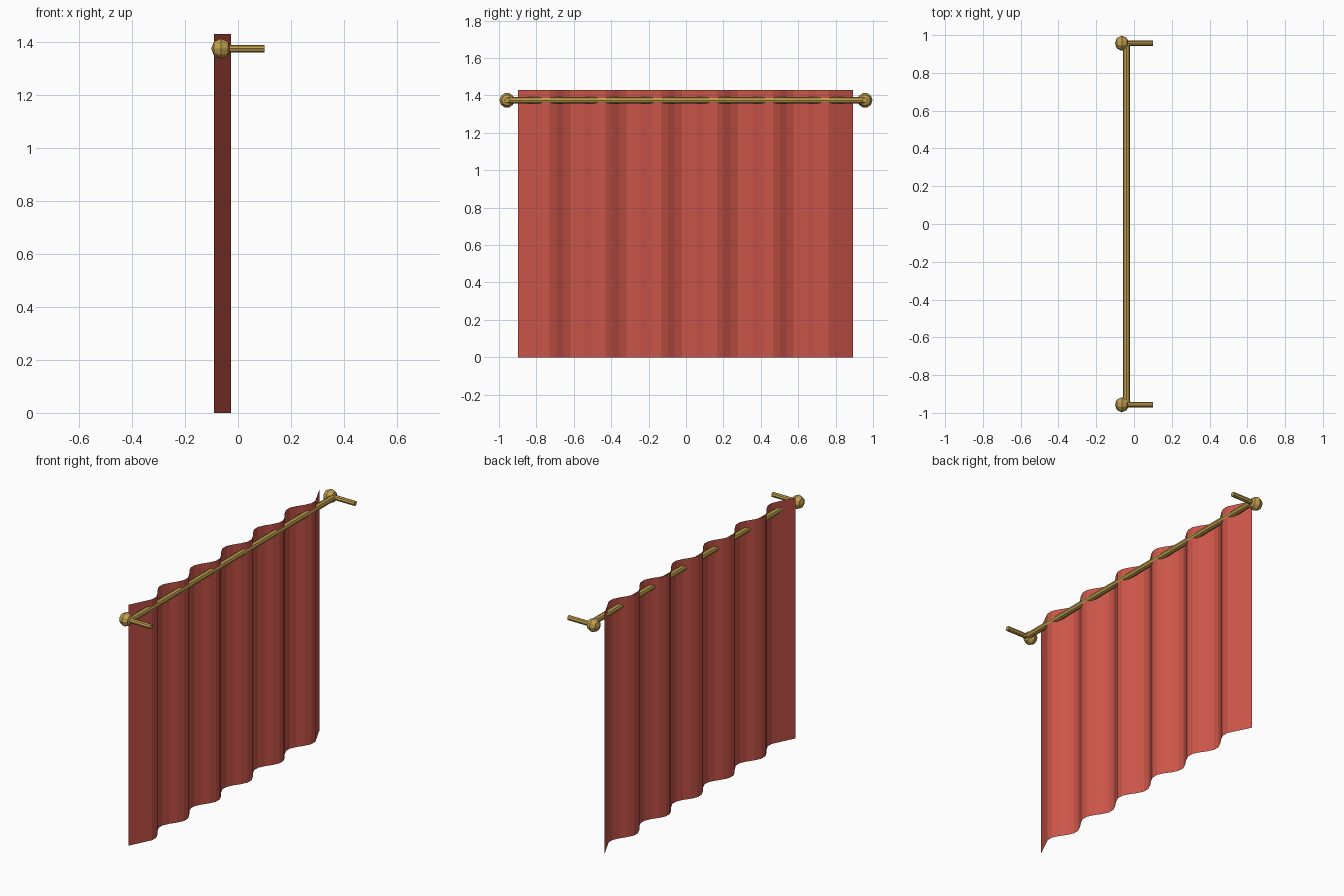
import bpy, bmesh, math
from mathutils import Matrix, Vector

if "Cube" in bpy.data.objects:
    bpy.data.objects.remove(bpy.data.objects["Cube"])


def material(name, color):
    m = bpy.data.materials.new(name)
    m.diffuse_color = (*color, 1)
    m.use_nodes = True
    m.node_tree.nodes["Principled BSDF"].inputs["Base Color"].default_value = m.diffuse_color
    return m


red = material("red cloth", (0.60, 0.092, 0.067))
brass = material("brass", (0.52, 0.34, 0.075))


def finish(name, bm, mat):
    me = bpy.data.meshes.new(name)
    bm.to_mesh(me)
    bm.free()
    me.materials.append(mat)
    ob = bpy.data.objects.new(name, me)
    bpy.context.collection.objects.link(ob)
    return ob


def bar(name, a, b, radius, sides=8):
    """Straight faceted bar between two points."""
    a, b = Vector(a), Vector(b)
    d = b - a
    mat = Matrix.Translation((a + b) / 2) @ d.to_track_quat('Z', 'Y').to_matrix().to_4x4()
    bm = bmesh.new()
    bmesh.ops.create_cone(bm, cap_ends=True, segments=sides, radius1=radius,
                          radius2=radius, depth=d.length, matrix=mat)
    return finish(name, bm, brass)


# Curtain: one thin pleated sheet, six waves, straight faces at both ends
WAVES, STEPS = 6, 8
Y0, Y1, HEIGHT = -0.897, 0.893, 1.43
ts = [0] + [(k + 0.5) / STEPS for k in range(2, WAVES * STEPS - 2)] + [WAVES]
bm = bmesh.new()
columns = []
for t in ts:
    x = -0.0575 - 0.0335 * math.cos(2 * math.pi * t)
    y = Y0 + (Y1 - Y0) * t / WAVES
    columns.append([bm.verts.new((x, y, z)) for z in (0, HEIGHT)])
for p, q in zip(columns, columns[1:]):
    bm.faces.new((p[0], q[0], q[1], p[1]))
finish("curtain", bm, red)

# Rod threaded through the pleats
ROD_Z, END_Y = 1.374, 0.957
bar("rod", (-0.04, -END_Y, ROD_Z), (-0.04, END_Y, ROD_Z), 0.018)

# Wall brackets and faceted end knobs
for side, s in (("left", -1), ("right", 1)):
    bar(side + "_bracket", (-0.065, s * END_Y, ROD_Z), (0.1, s * END_Y, ROD_Z), 0.0145)
    bm = bmesh.new()
    bmesh.ops.create_uvsphere(
        bm, u_segments=10, v_segments=4, radius=0.04,
        matrix=Matrix.Translation((-0.064, s * END_Y, ROD_Z)) @ Matrix.Rotation(math.pi / 2, 4, 'Y')
        @ Matrix.Diagonal((1, 1, 0.93, 1)))
    finish(side + "_knob", bm, brass)
